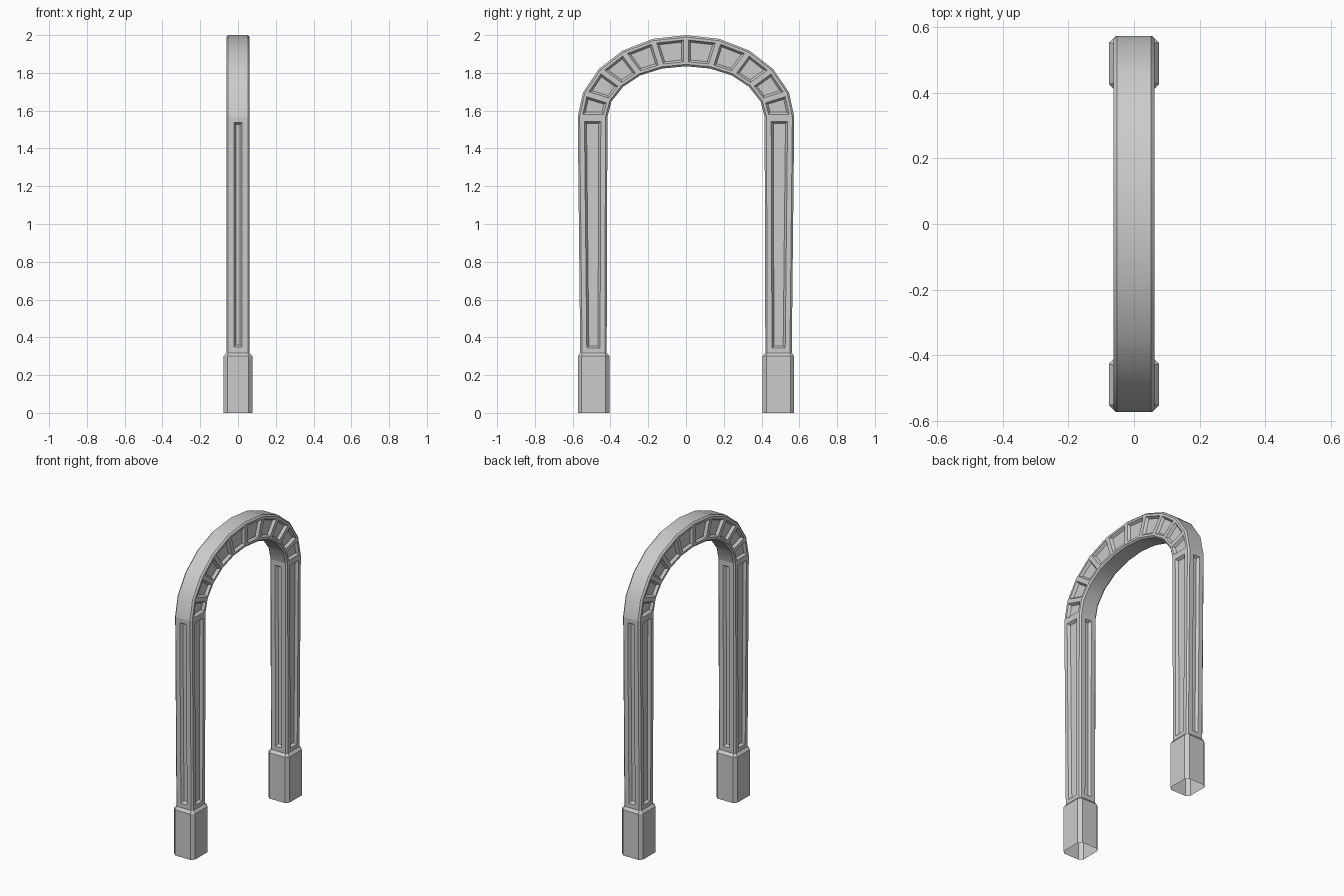
import bpy, bmesh
from mathutils import Vector

if "Cube" in bpy.data.objects:
    bpy.data.objects.remove(bpy.data.objects["Cube"])


def ring(inner, outer, w, c):
    """Chamfered rectangle spanning inner->outer (y, z) with half thickness w in x."""
    a, b = Vector(inner), Vector(outer)
    length = (b - a).length
    d = (b - a) / length
    section = [(c, w), (length - c, w), (length, w - c), (length, c - w),
               (length - c, -w), (c, -w), (0, c - w), (0, w - c)]
    return [(x, a.x + d.x * t, a.y + d.y * t) for t, x in section]


def loft(name, rings, panels=None, slope=0.011, depth=-0.016):
    """Skin the rings; panels maps a side index to its recessed panel margin."""
    bm = bmesh.new()
    loops = [[bm.verts.new(p) for p in r] for r in rings]
    sides = {j: [] for j in range(8)}
    for lower, upper in zip(loops, loops[1:]):
        for j in range(8):
            k = (j + 1) % 8
            sides[j].append(bm.faces.new((lower[j], lower[k], upper[k], upper[j])))
    bmesh.ops.recalc_face_normals(bm, faces=bm.faces[:])
    for j, margin in (panels or {}).items():
        bmesh.ops.inset_individual(bm, faces=sides[j], thickness=margin, use_even_offset=True)
        bmesh.ops.inset_individual(bm, faces=sides[j], thickness=slope, depth=depth,
                                   use_even_offset=True)
    mesh = bpy.data.meshes.new(name)
    bm.to_mesh(mesh)
    bm.free()
    obj = bpy.data.objects.new(name, mesh)
    bpy.context.collection.objects.link(obj)
    bpy.ops.object.select_all(action='DESELECT')
    obj.select_set(True)
    bpy.context.view_layer.objects.active = obj
    bpy.ops.object.shade_smooth_by_angle(angle=0.52)
    return obj


W, C = 0.062, 0.01
SHAFT_FOOT = ((0.42, 0.318), (0.56, 0.318))

for side, s in (("left", -1), ("right", 1)):
    def sec(inner, outer, w, c):
        return ring((s * inner[0], inner[1]), (s * outer[0], outer[1]), w, c)

    # Hollow pedestal with a sloped shoulder
    loft(side + "_pedestal", [
        sec((0.405, 0), (0.573, 0), 0.076, 0.02),
        sec((0.405, 0.3), (0.573, 0.3), 0.076, 0.02),
        sec(*SHAFT_FOOT, W, C)])

    # Tapered post with a recessed panel on all four sides
    loft(side + "_post", [
        sec(*SHAFT_FOOT, W, C),
        sec((0.416, 1.567), (0.573, 1.567), W, C)],
        {0: 0.025, 4: 0.025, 2: 0.03, 6: 0.03})

# Curved top: half profile as (inner, outer) joints, mirrored about the crown
half = [((0.416, 1.567), (0.573, 1.567)), ((0.395, 1.648), (0.546, 1.695)),
        ((0.333, 1.727), (0.462, 1.82)), ((0.242, 1.787), (0.338, 1.917)),
        ((0.127, 1.823), (0.177, 1.98)), ((0, 1.835), (0, 2.0))]
other = [tuple((-y, z) for y, z in joint) for joint in half[-2::-1]]
loft("arch", [ring(a, b, W, C) for a, b in half + other], {0: 0.014, 4: 0.014})
